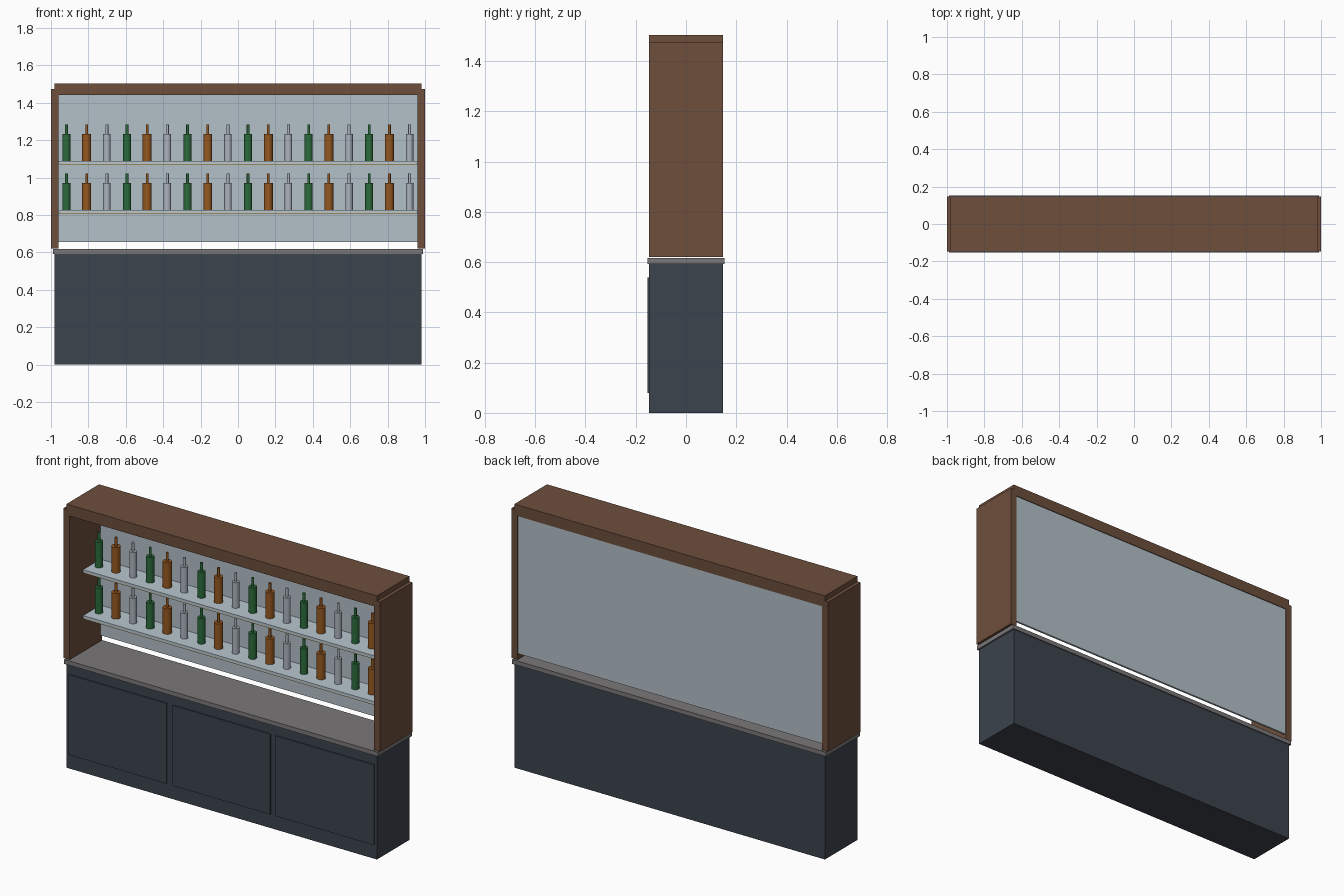
import bpy, math

if "Cube" in bpy.data.objects:
    bpy.data.objects.remove(bpy.data.objects["Cube"])


def material(name, r, g, b):
    """Flat material from sRGB 0-255 values, stored as linear."""
    def lin(c):
        c /= 255
        return c / 12.92 if c <= 0.04045 else ((c + 0.055) / 1.055) ** 2.4
    m = bpy.data.materials.new(name)
    m.diffuse_color = (lin(r), lin(g), lin(b), 1)
    m.use_nodes = True
    m.node_tree.nodes["Principled BSDF"].inputs["Base Color"].default_value = m.diffuse_color
    return m


WOOD = material("brown wood", 109, 78, 60)
NAVY = material("dark slate paint", 60, 67, 77)
STONE = material("grey stone", 122, 119, 121)
MIRROR = material("mirror", 180, 192, 200)
GLASS = material("shelf glass", 186, 200, 208)
LIGHT = material("warm light", 240, 218, 150)
GREEN = material("green glass", 44, 108, 60)
AMBER = material("amber glass", 150, 88, 32)
CLEAR = material("clear glass", 172, 180, 190)


def box(name, x, y, z, mat):
    """Box from (min, max) ranges."""
    bpy.ops.mesh.primitive_cube_add(
        size=1, location=[(a + b) / 2 for a, b in (x, y, z)])
    o = bpy.context.object
    o.name = name
    o.scale = [b - a for a, b in (x, y, z)]
    bpy.ops.object.transform_apply(location=False, rotation=False, scale=True)
    o.data.materials.append(mat)
    return o


def cylinder(name, x, y, z0, z1, r, mat):
    bpy.ops.mesh.primitive_cylinder_add(
        vertices=16, radius=r, depth=z1 - z0, location=(x, y, (z0 + z1) / 2))
    o = bpy.context.object
    o.name = name
    o.data.materials.append(mat)
    bpy.ops.object.shade_smooth_by_angle(angle=math.radians(35))
    return o


D = 0.147  # half depth

# Base cabinet, doors and counter
box("base_cabinet", (-0.98, 0.98), (-D, D), (0, 0.592), NAVY)
for i in (-1, 0, 1):
    c = i * 0.655
    box("cabinet_door", (c - 0.31, c + 0.31), (-0.153, -D + 0.002), (0.08, 0.538), NAVY)
box("counter", (-0.99, 0.99), (-0.153, 0.153), (0.592, 0.617), STONE)

# Upper frame
for s in (-1, 1):
    box("side_panel", sorted((s * 0.96, s * 1.0)), (-D, D), (0.621, 1.474), WOOD)
box("top_panel", (-0.98, 0.98), (-D, D), (1.44, 1.504), WOOD)
box("mirror_back", (-0.96, 0.96), (0.132, 0.143), (0.654, 1.441), MIRROR)

# Shelves with light strips and bottles
bottles = (("green_bottle", 0.0215, GREEN), ("amber_bottle", 0.024, AMBER),
           ("clear_bottle", 0.020, CLEAR))
for top in (0.826, 1.088):
    box("shelf", (-0.96, 0.96), (-0.025, 0.133), (top - 0.015, top), GLASS)
    box("light_strip", (-0.955, 0.955), (-0.023, -0.013), (top - 0.020, top - 0.015), LIGHT)
    for i in range(18):
        x = -0.917 + i * 0.1079
        name, r, mat = bottles[i % 3]
        cylinder(name + "_body", x, 0.056, top, top + 0.146, r, mat)
        cylinder(name + "_neck", x, 0.056, top + 0.145, top + 0.195, 0.0075, mat)
